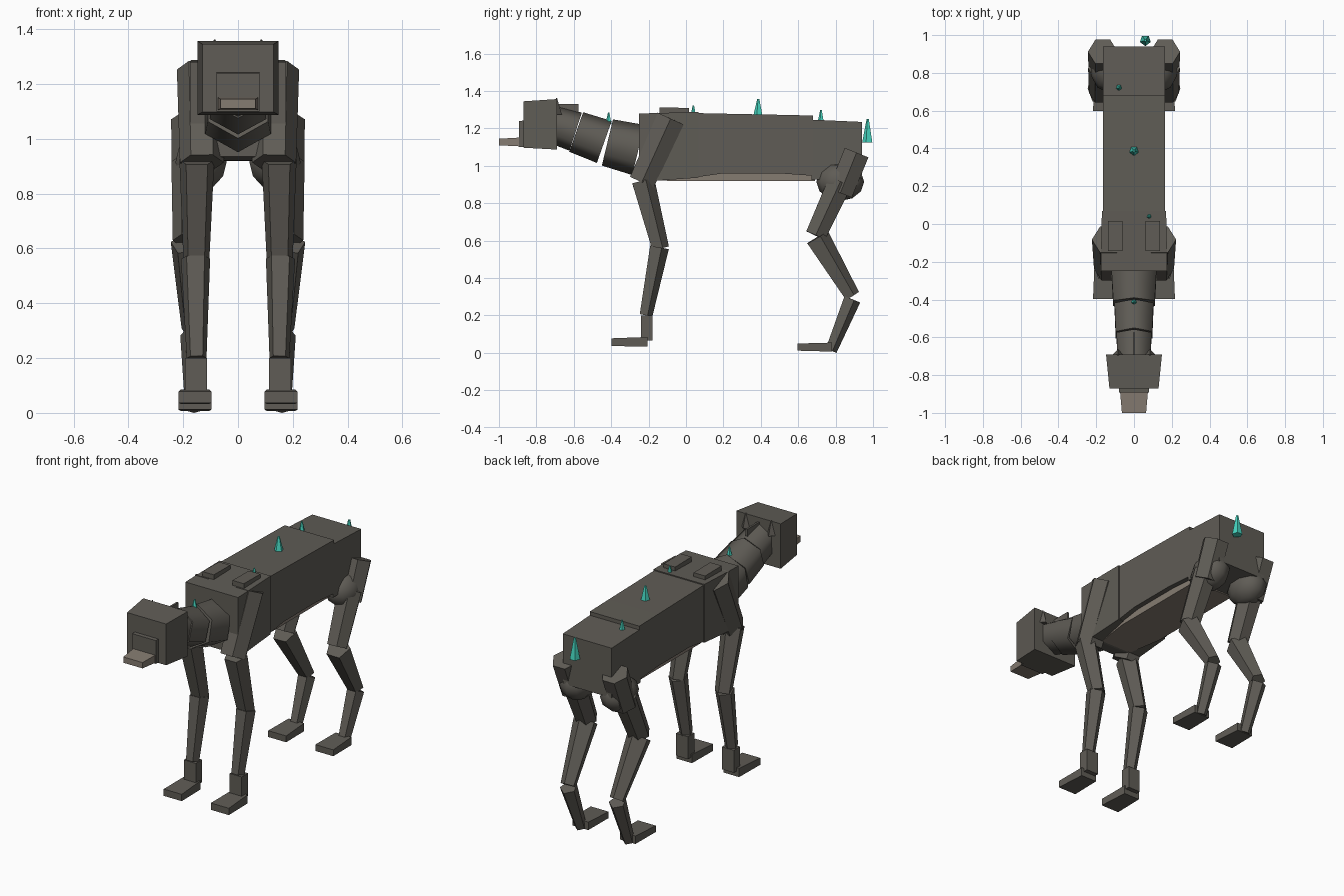
import bpy, bmesh, math
from mathutils import Vector, Matrix

if "Cube" in bpy.data.objects:
    bpy.data.objects.remove(bpy.data.objects["Cube"])


def material(name, rgb):
    m = bpy.data.materials.new(name)
    m.diffuse_color = (*rgb, 1)
    m.use_nodes = True
    m.node_tree.nodes["Principled BSDF"].inputs["Base Color"].default_value = m.diffuse_color
    return m


DARK = material("dark hide", (0.115, 0.107, 0.092))
PALE = material("pale belly", (0.235, 0.2, 0.165))
TEAL = material("teal crystal", (0.06, 0.66, 0.52))
SIDES = (("left", -1), ("right", 1))


def finish(name, bm, mat, smooth=None):
    bmesh.ops.recalc_face_normals(bm, faces=bm.faces)
    me = bpy.data.meshes.new(name)
    bm.to_mesh(me)
    bm.free()
    me.materials.append(mat)
    ob = bpy.data.objects.new(name, me)
    bpy.context.collection.objects.link(ob)
    if smooth:
        bpy.ops.object.select_all(action='DESELECT')
        ob.select_set(True)
        bpy.context.view_layer.objects.active = ob
        bpy.ops.object.shade_smooth_by_angle(angle=math.radians(smooth))
    return ob


def skin(name, rings, mat, smooth=None):
    """Join equal rings of points into a closed solid."""
    bm = bmesh.new()
    loops = [[bm.verts.new(p) for p in r] for r in rings]
    n = len(loops[0])
    for a, b in zip(loops, loops[1:]):
        for i in range(n):
            j = (i + 1) % n
            bm.faces.new((a[i], a[j], b[j], b[i]))
    bm.faces.new(loops[0])
    bm.faces.new(loops[-1])
    return finish(name, bm, mat, smooth)


def block(name, stations, mat=DARK, cx=0):
    """Box lofted along y; each station is (y, bottom, top, half width)."""
    return skin(name, [[(cx - w, y, lo), (cx + w, y, lo), (cx + w, y, hi), (cx - w, y, hi)]
                       for y, lo, hi, w in stations], mat)


def limb(name, p0, p1, r0, r1, sides=5, phase=90, mat=DARK, smooth=None):
    """Tapered prism from p0 to p1."""
    p0, p1 = Vector(p0), Vector(p1)
    d = (p1 - p0).normalized()
    v = Vector((1, 0, 0)).cross(d).normalized()
    u = d.cross(v)
    rings = []
    for p, r in ((p0, r0), (p1, r1)):
        ring = []
        for i in range(sides):
            a = math.radians(phase) + math.tau * i / sides
            ring.append(p + u * (r * math.cos(a)) + v * (r * math.sin(a)))
        rings.append(ring)
    return skin(name, rings, mat, smooth)


# Torso in three segments with a pale belly
block("chest", [(-0.25, 0.95, 1.295, 0.175), (-0.17, 0.935, 1.297, 0.175), (0.068, 0.952, 1.303, 0.17)])
block("waist", [(0.06, 0.955, 1.297, 0.165), (0.2, 0.975, 1.294, 0.165),
                (0.5, 0.975, 1.288, 0.165), (0.68, 0.962, 1.284, 0.165)])
block("hips", [(0.67, 0.94, 1.262, 0.165), (0.94, 0.95, 1.25, 0.163)])
block("belly", [(-0.17, 0.936, 1.1, 0.1), (0.06, 0.934, 1.1, 0.135), (0.69, 0.934, 1.1, 0.135)], PALE)

# Hexagonal neck segments, ridge up and down
limb("neck_base", (0, -0.255, 1.10), (0, -0.42, 1.14), 0.138, 0.127, 6, 90, smooth=70)
limb("neck_middle", (0, -0.437, 1.143), (0, -0.587, 1.196), 0.119, 0.112, 6, 90, smooth=70)
limb("neck_top", (0, -0.59, 1.198), (0, -0.72, 1.24), 0.107, 0.1, 6, 90, smooth=70)
block("neck_fin", [(-0.69, 1.28, 1.345, 0.006), (-0.575, 1.29, 1.345, 0.006)])

# Head, muzzle and jaw
block("head", [(-0.87, 1.112, 1.36, 0.13), (-0.69, 1.102, 1.372, 0.148)])
block("muzzle", [(-0.893, 1.115, 1.255, 0.078), (-0.85, 1.115, 1.258, 0.08)])
block("jaw", [(-1.0, 1.125, 1.16, 0.064), (-0.86, 1.118, 1.168, 0.076)], PALE)

for side, s in SIDES:
    limb(f"ear_{side}", (s * 0.085, -0.692, 1.29), (s * 0.085, -0.692, 1.377), 0.028, 0.003, 4, 0)
    block(f"back_pad_{side}", [(-0.142, 1.28, 1.327, 0.038), (0.015, 1.28, 1.325, 0.038)], cx=s * 0.1)

    # Front leg
    limb(f"shoulder_{side}", (s * 0.135, -0.082, 1.268), (s * 0.132, -0.236, 0.928), 0.088, 0.08, 6, 0)
    limb(f"front_upper_leg_{side}", (s * 0.15, -0.235, 0.935), (s * 0.152, -0.14, 0.572), 0.067, 0.05)
    limb(f"front_lower_leg_{side}", (s * 0.155, -0.147, 0.58), (s * 0.151, -0.217, 0.217), 0.056, 0.038)
    block(f"front_ankle_{side}", [(-0.24, 0.08, 0.215, 0.04), (-0.18, 0.08, 0.215, 0.04)], cx=s * 0.153)
    block(f"front_foot_{side}", [(-0.397, 0.052, 0.093, 0.06), (-0.207, 0.048, 0.1, 0.052)], cx=s * 0.157)

    # Hind leg
    limb(f"haunch_{side}", (s * 0.165, 0.912, 1.086), (s * 0.165, 0.825, 0.87), 0.079, 0.076, 6, 0)
    limb(f"thigh_{side}", (s * 0.168, 0.825, 0.93), (s * 0.175, 0.693, 0.643), 0.075, 0.063, 6, 0)
    limb(f"shin_{side}", (s * 0.178, 0.698, 0.63), (s * 0.163, 0.886, 0.318), 0.071, 0.045)
    limb(f"hock_{side}", (s * 0.163, 0.885, 0.303), (s * 0.16, 0.773, 0.028), 0.05, 0.034)
    block(f"hind_foot_{side}", [(0.597, 0.027, 0.065, 0.06), (0.78, 0.022, 0.07, 0.052)], cx=s * 0.157)
    bm = bmesh.new()
    bmesh.ops.create_uvsphere(bm, u_segments=10, v_segments=6, radius=1,
                              matrix=Matrix.Translation((s * 0.135, 0.825, 0.93))
                              @ Matrix.Diagonal((0.098, 0.128, 0.102, 1)))
    finish(f"hip_joint_{side}", bm, DARK, 60)

# Crystal spikes: x, y, base, tip, radius
spikes = [(0, -0.413, 1.24, 1.30, 0.018), (0.08, 0.04, 1.27, 1.337, 0.019),
          (0, 0.387, 1.275, 1.372, 0.029), (-0.08, 0.722, 1.245, 1.315, 0.019),
          (0.06, 0.972, 1.14, 1.265, 0.03)]
for i, (x, y, lo, hi, r) in enumerate(spikes):
    limb(f"spike_{i + 1}", (x, y, lo), (x, y, hi), r, r * 0.22, 5, 90, TEAL)

# Stand the hocks exactly on the floor
bpy.context.view_layer.update()
low = min((o.matrix_world @ v.co).z for o in bpy.data.objects for v in o.data.vertices)
for o in bpy.data.objects:
    o.location.z -= low
